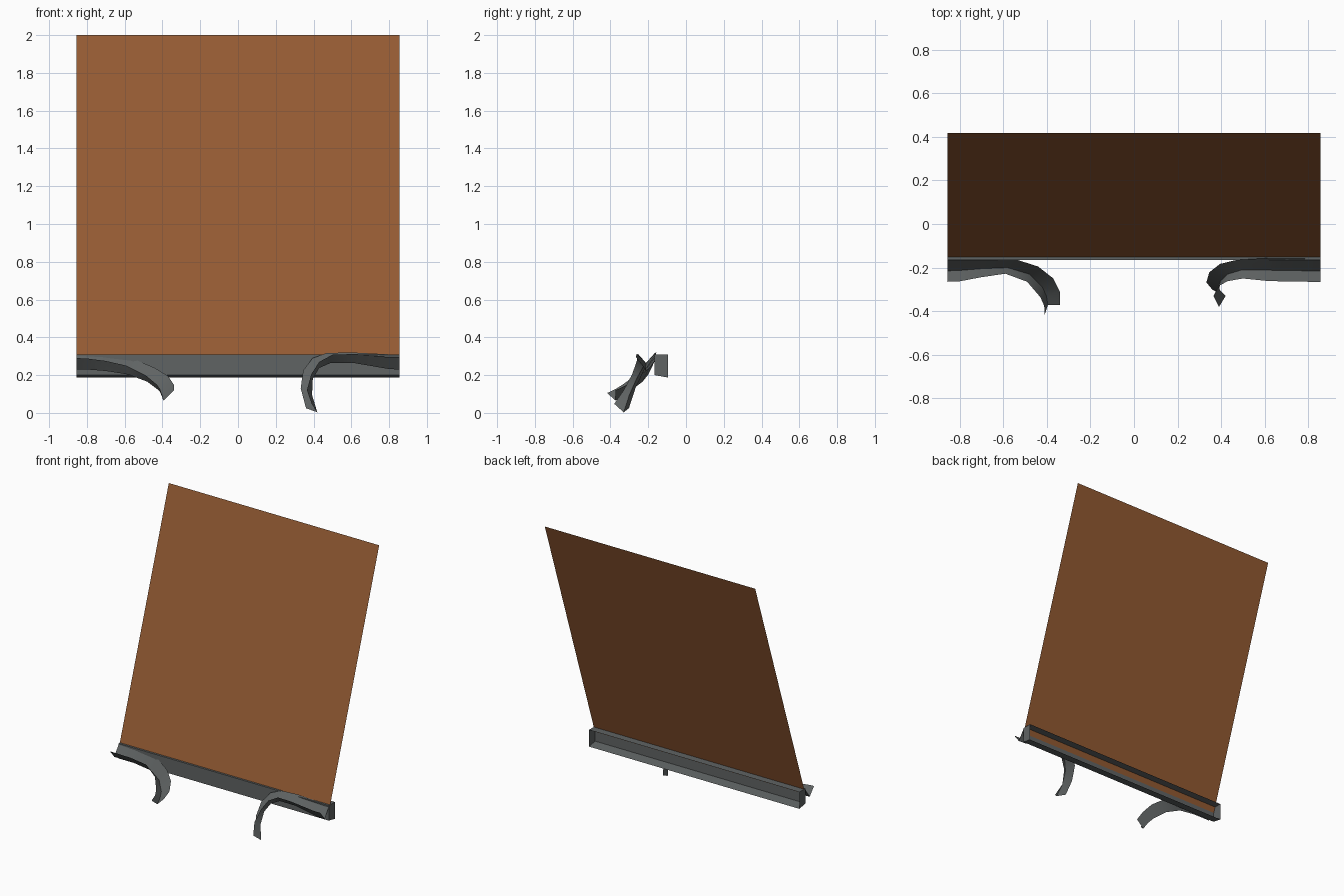
import bpy, bmesh

W = 0.855  # half width


def material(name, rgb):
    m = bpy.data.materials.new(name)
    m.diffuse_color = (*rgb, 1)
    return m


brown = material("warm brown", (0.30, 0.105, 0.033))
grey = material("dark grey", (0.115, 0.125, 0.125))


def mesh_object(name, verts, faces, mat):
    me = bpy.data.meshes.new(name)
    me.from_pydata(verts, [], faces)
    ob = bpy.data.objects.new(name, me)
    bpy.context.collection.objects.link(ob)
    me.materials.append(mat)
    return ob


def sweep(name, sections, mat, smooth=False):
    """Join open cross-sections into a sheet."""
    n = len(sections[0])
    verts = [p for s in sections for p in s]
    faces = [(i * n + j, (i + 1) * n + j, (i + 1) * n + j + 1, i * n + j + 1)
             for i in range(len(sections) - 1) for j in range(n - 1)]
    ob = mesh_object(name, verts, faces, mat)
    if smooth:
        bpy.ops.object.select_all(action='DESELECT')
        bpy.context.view_layer.objects.active = ob
        ob.select_set(True)
        bpy.ops.object.shade_smooth_by_angle(angle=0.7)
    return ob


# leaning sheet, its lower edge tucked into the channel
mesh_object("panel", [(-W, -0.164, 0.27), (W, -0.164, 0.27),
                      (W, 0.418, 2.0), (-W, 0.418, 2.0)], [(0, 1, 2, 3)], brown)

# channel along the bottom, open at the back, with end caps
profile = [(-0.095, 0.31), (-0.166, 0.31), (-0.166, 0.20), (-0.095, 0.187)]
verts = [(x, y, z) for x in (-W, W) for y, z in profile]
mesh_object("channel", verts,
            [(0, 1, 5, 4), (1, 2, 6, 5), (2, 3, 7, 6), (3, 2, 1, 0), (4, 5, 6, 7)], grey)

# curling V-shaped hooks: front edge, valley, back edge at each station
right = [
    [(0.855, -0.265, 0.295), (0.855, -0.215, 0.230), (0.855, -0.160, 0.310)],
    [(0.800, -0.265, 0.295), (0.800, -0.215, 0.232), (0.800, -0.159, 0.310)],
    [(0.620, -0.262, 0.312), (0.620, -0.212, 0.263), (0.600, -0.157, 0.320)],
    [(0.500, -0.250, 0.308), (0.490, -0.212, 0.264), (0.470, -0.165, 0.317)],
    [(0.430, -0.262, 0.270), (0.430, -0.230, 0.238), (0.395, -0.183, 0.290)],
    [(0.388, -0.285, 0.205), (0.396, -0.262, 0.180), (0.345, -0.222, 0.225)],
    [(0.365, -0.330, 0.120), (0.392, -0.300, 0.095), (0.332, -0.268, 0.130)],
    [(0.390, -0.380, 0.048), (0.420, -0.330, 0.003), (0.360, -0.302, 0.025)],
]
left = [
    [(-0.855, -0.265, 0.290), (-0.855, -0.215, 0.230), (-0.855, -0.160, 0.310)],
    [(-0.800, -0.263, 0.288), (-0.800, -0.213, 0.230), (-0.800, -0.159, 0.310)],
    [(-0.700, -0.244, 0.275), (-0.700, -0.205, 0.222), (-0.690, -0.158, 0.305)],
    [(-0.590, -0.228, 0.250), (-0.580, -0.200, 0.203), (-0.550, -0.160, 0.285)],
    [(-0.490, -0.265, 0.200), (-0.480, -0.230, 0.165), (-0.440, -0.195, 0.238)],
    [(-0.430, -0.335, 0.150), (-0.420, -0.290, 0.120), (-0.370, -0.250, 0.195)],
    [(-0.412, -0.375, 0.125), (-0.402, -0.330, 0.095), (-0.340, -0.310, 0.150)],
    [(-0.410, -0.418, 0.105), (-0.395, -0.372, 0.065), (-0.340, -0.372, 0.120)],
]
sweep("right_hook", right, grey, True)
sweep("left_hook", left, grey, True)
